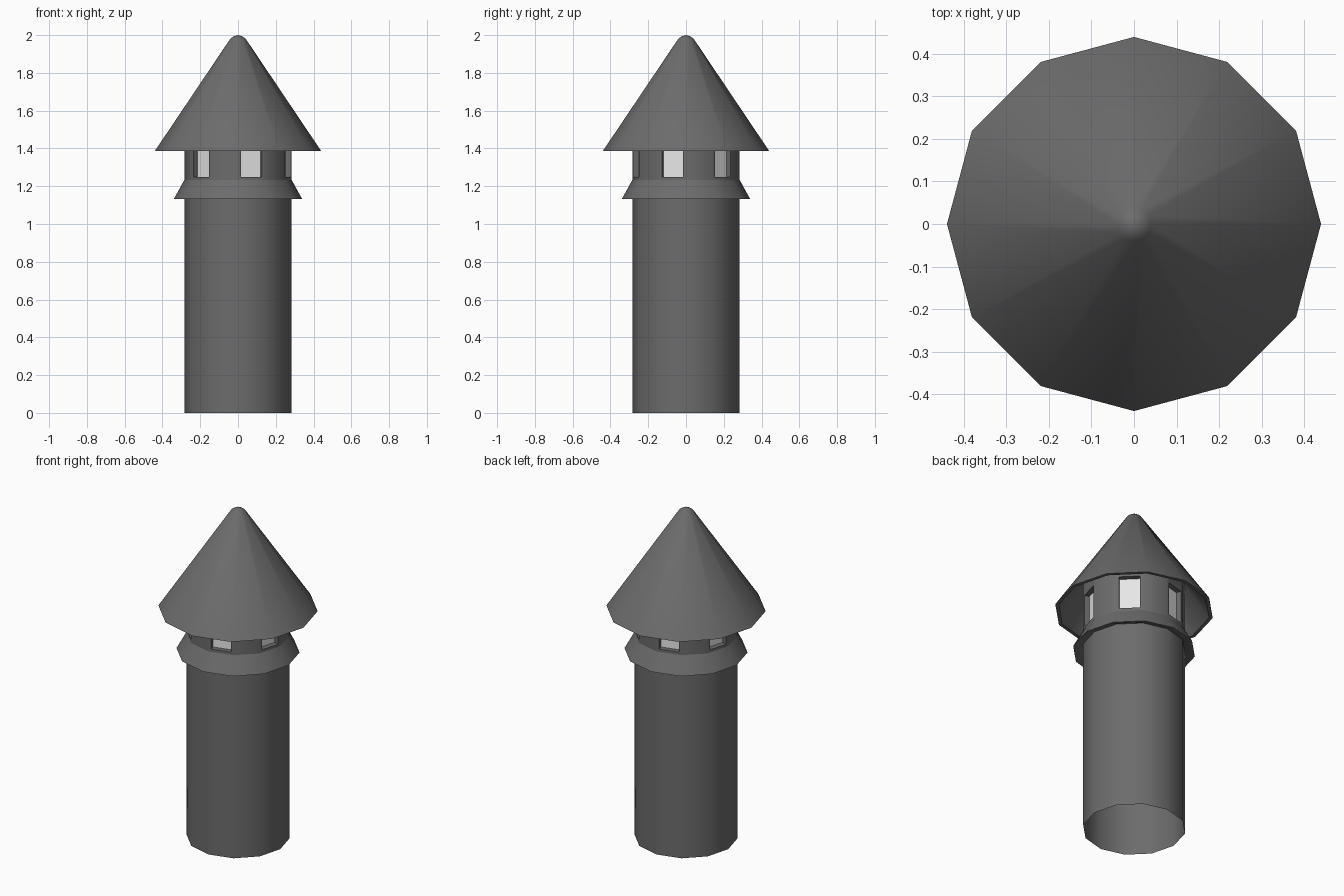
import bpy, bmesh
from math import sin, cos, radians
from mathutils import Vector

if "Cube" in bpy.data.objects:
    bpy.data.objects.remove(bpy.data.objects["Cube"])

SIDES = 12


def material(name, v):
    m = bpy.data.materials.new(name)
    m.diffuse_color = (v, v, v, 1)
    m.use_nodes = True
    m.node_tree.nodes["Principled BSDF"].inputs["Base Color"].default_value = m.diffuse_color
    return m


GREY = material("dark_grey", 0.15)
WHITE = material("window_white", 0.8)


def ring_point(i, r, z):
    a = radians(360 / SIDES * i)
    return Vector((r * cos(a), r * sin(a), z))


def finish(name, bm, mats):
    bmesh.ops.remove_doubles(bm, verts=bm.verts, dist=1e-5)
    me = bpy.data.meshes.new(name)
    bm.to_mesh(me)
    bm.free()
    ob = bpy.data.objects.new(name, me)
    bpy.context.collection.objects.link(ob)
    for m in mats:
        me.materials.append(m)
    bpy.ops.object.select_all(action='DESELECT')
    bpy.context.view_layer.objects.active = ob
    ob.select_set(True)
    bpy.ops.object.shade_smooth_by_angle(angle=radians(40))
    return ob


def quad(bm, pts, mat=0):
    f = bm.faces.new([bm.verts.new(p) for p in pts])
    f.material_index = mat


def lathe(name, profile):
    """Turn a (radius, z) profile, listed bottom to top on the outside."""
    bm = bmesh.new()
    for (r0, z0), (r1, z1) in zip(profile, profile[1:]):
        for i in range(SIDES):
            pts = [ring_point(i, r0, z0), ring_point(i + 1, r0, z0),
                   ring_point(i + 1, r1, z1)]
            if r1 > 0:
                pts.append(ring_point(i, r1, z1))
            quad(bm, pts)
    return finish(name, bm, [GREY])


# Open tower shaft, flared collar and hollow conical roof
R = 0.284
lathe("tower_shaft", [(R, 0), (R, 1.235)])
lathe("collar", [(R, 1.15), (0.325, 1.132), (0.34, 1.132), (R - 0.002, 1.237)])
lathe("roof", [(R, 1.575), (0.42, 1.387), (0.44, 1.387), (0.04, 1.982), (0.02, 1.995), (0, 2.0)])

# Lantern room: every other face holds a recessed window
bm = bmesh.new()
Z0, Z1, W0, W1, HALF, DEPTH = 1.235, 1.575, 1.25, 1.45, 0.058, 0.03
for i in range(SIDES):
    a, b = ring_point(i, R, Z0), ring_point(i + 1, R, Z0)
    c, d = ring_point(i + 1, R, Z1), ring_point(i, R, Z1)
    if i % 2 == 0:
        quad(bm, [a, b, c, d])
        continue
    along = (b - a).normalized()
    inward = -Vector((a.x + b.x, a.y + b.y, 0)).normalized() * DEPTH
    mid = (a + b) / 2
    hole = [Vector((mid.x, mid.y, z)) + along * s * HALF
            for s, z in ((-1, W0), (1, W0), (1, W1), (-1, W1))]
    pane = [p + inward for p in hole]
    outer = [a, b, c, d]
    for k in range(4):
        n = (k + 1) % 4
        quad(bm, [outer[k], outer[n], hole[n], hole[k]])
        quad(bm, [hole[k], hole[n], pane[n], pane[k]])
    quad(bm, pane, 1)
finish("lantern_room", bm, [GREY, WHITE])
